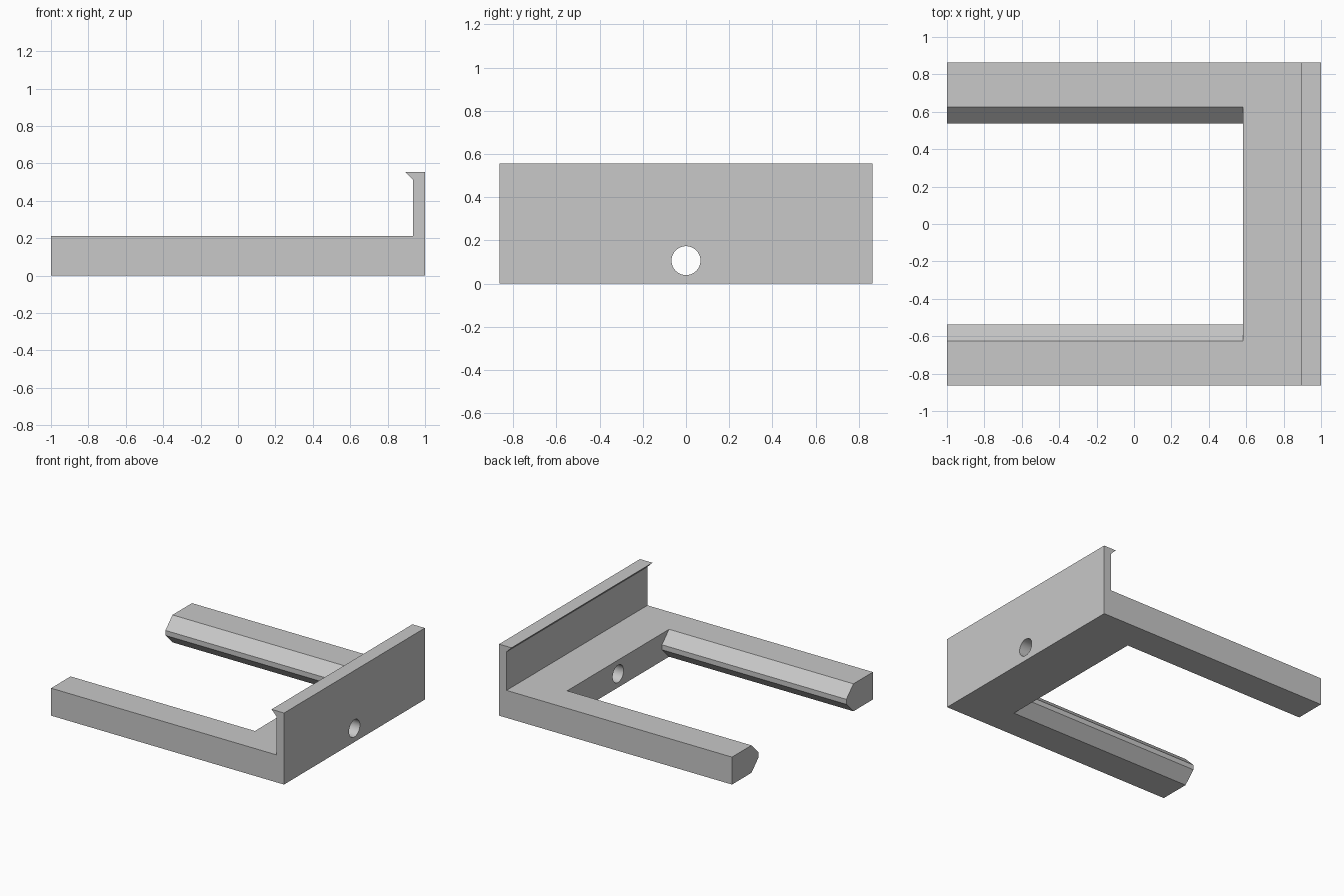
import bpy, bmesh, math
from mathutils import Vector, Matrix

cube = bpy.data.objects.get("Cube")
if cube:
    bpy.data.objects.remove(cube, do_unlink=True)

HALF_Y = 0.864      # half depth of the bracket
BASE_H = 0.213      # height of base and arms
BASE_X = 0.583      # inner face of the base bar
ARM_IN = 0.625      # inner top edge of each arm
CHAMFER = 0.087     # size of the arm's inner chamfers

grey = bpy.data.materials.new("plain_grey")
grey.use_nodes = True
colour = (0.58, 0.58, 0.58, 1)
grey.diffuse_color = colour
grey.node_tree.nodes["Principled BSDF"].inputs["Base Color"].default_value = colour


def new_object(name, bm):
    bmesh.ops.recalc_face_normals(bm, faces=bm.faces[:])
    mesh = bpy.data.meshes.new(name)
    bm.to_mesh(mesh)
    bm.free()
    mesh.materials.append(grey)
    obj = bpy.data.objects.new(name, mesh)
    bpy.context.collection.objects.link(obj)
    return obj


def extrude_profile(name, points, sweep):
    """Fill a closed profile and sweep it along a vector."""
    bm = bmesh.new()
    face = bm.faces.new([bm.verts.new(p) for p in points])
    result = bmesh.ops.extrude_face_region(bm, geom=[face], use_keep_orig=True)
    moved = [g for g in result["geom"] if isinstance(g, bmesh.types.BMVert)]
    bmesh.ops.translate(bm, vec=Vector(sweep), verts=moved)
    return new_object(name, bm)


def combine(target, tool, operation):
    mod = target.modifiers.new(operation.lower(), "BOOLEAN")
    mod.operation = operation
    mod.solver = "EXACT"
    mod.object = tool
    bpy.context.view_layer.objects.active = target
    bpy.ops.object.modifier_apply(modifier=mod.name)
    bpy.data.objects.remove(tool, do_unlink=True)


# Base bar with upright wall and hooked lip
bar = [(BASE_X, 0), (1, 0), (1, 0.555), (0.893, 0.555),
       (0.936, 0.512), (0.936, BASE_H), (BASE_X, BASE_H)]
bracket = extrude_profile("bracket", [(x, -HALF_Y, z) for x, z in bar],
                          (0, 2 * HALF_Y, 0))

# Two arms with chamfered inner edges
arm = [(HALF_Y, 0), (HALF_Y, BASE_H), (ARM_IN, BASE_H),
       (ARM_IN - CHAMFER, BASE_H - CHAMFER), (ARM_IN - CHAMFER, CHAMFER), (ARM_IN, 0)]
for side, name in ((-1, "front_arm"), (1, "back_arm")):
    part = extrude_profile(name, [(-1, side * y, z) for y, z in arm],
                           (BASE_X + 1, 0, 0))
    combine(bracket, part, "UNION")

# Round hole through the base bar
bm = bmesh.new()
bmesh.ops.create_cone(bm, cap_ends=True, segments=48, radius1=0.067, radius2=0.067, depth=1,
                      matrix=Matrix.Translation((0.8, 0, BASE_H / 2))
                      @ Matrix.Rotation(math.pi / 2, 4, "Y"))
cutter = new_object("hole_cutter", bm)
cutter.hide_render = True
combine(bracket, cutter, "DIFFERENCE")

# Merge flat regions, smooth only the hole wall
bm = bmesh.new()
bm.from_mesh(bracket.data)
bmesh.ops.remove_doubles(bm, verts=bm.verts[:], dist=0.0001)
bmesh.ops.dissolve_limit(bm, angle_limit=math.radians(1), verts=bm.verts[:], edges=bm.edges[:])
bm.to_mesh(bracket.data)
bm.free()
bpy.ops.object.select_all(action="DESELECT")
bracket.select_set(True)
bpy.context.view_layer.objects.active = bracket
bpy.ops.object.shade_smooth_by_angle(angle=math.radians(30))
